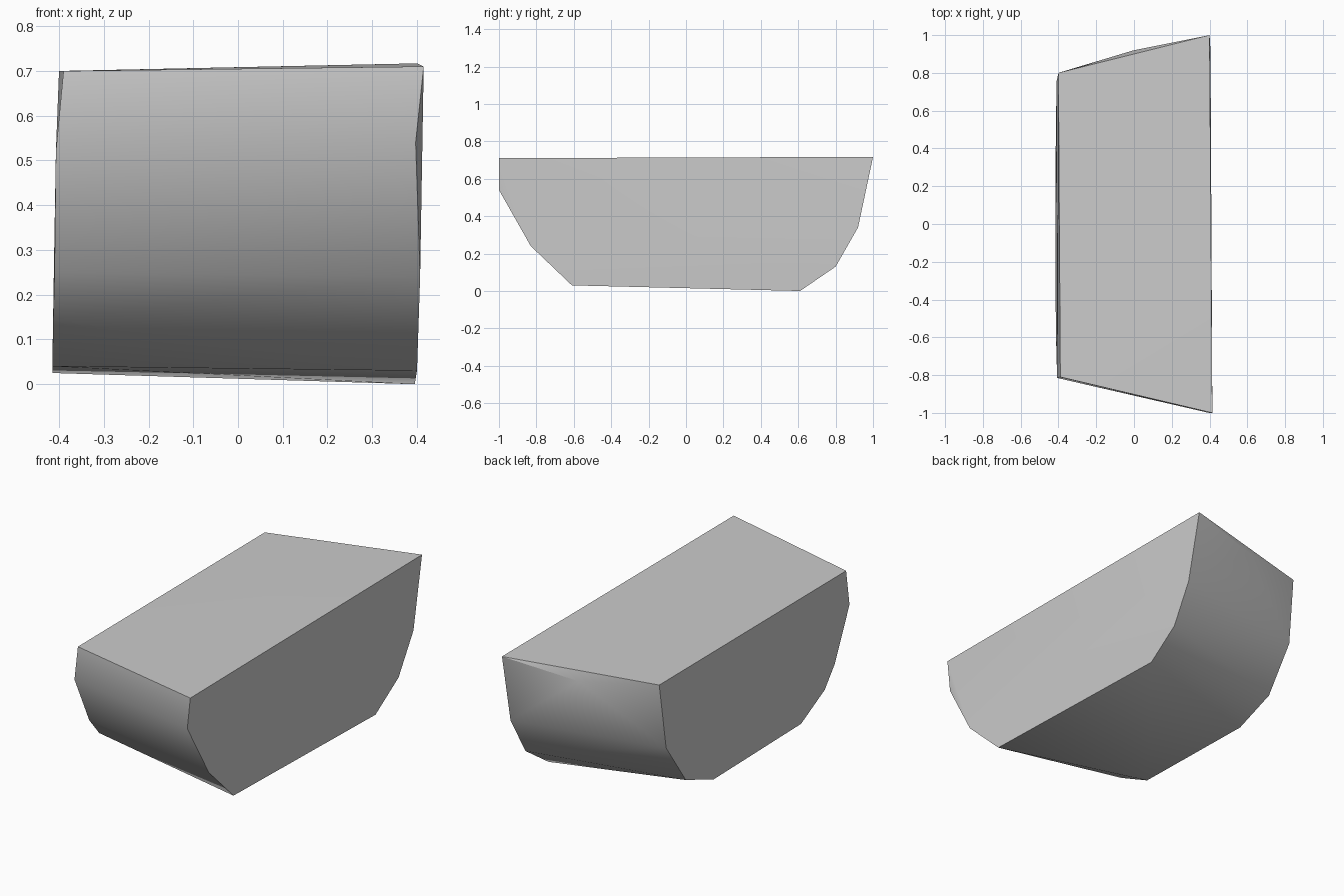
import bpy
import bmesh

cube = bpy.data.objects.get("Cube")
if cube:
    bpy.data.objects.remove(cube, do_unlink=True)

# Single flat material
grey = bpy.data.materials.new("plain_grey")
grey.use_nodes = True
colour = (0.6, 0.6, 0.6, 1)
grey.diffuse_color = colour
grey.node_tree.nodes["Principled BSDF"].inputs["Base Color"].default_value = colour

# Outline of the wide end, front to back
wide_end = [
    (0.415, -1.0, 0.71), (0.397, -1.0, 0.54), (0.407, -0.83, 0.24),
    (0.4, -0.61, 0.03), (0.395, 0.61, 0.0), (0.4, 0.8, 0.13),
    (0.405, 0.92, 0.34), (0.4, 1.0, 0.717),
]
# Outline of the narrow end, front to back
narrow_end = [
    (-0.39, -0.81, 0.7), (-0.407, -0.815, 0.52), (-0.41, -0.685, 0.25),
    (-0.413, -0.595, 0.145), (-0.415, -0.39, 0.04), (-0.415, 0.355, 0.025),
    (-0.412, 0.59, 0.11), (-0.41, 0.755, 0.345), (-0.4, 0.8, 0.7),
]
# Slight bulge in the back wall
bulge = [(0.0, 0.92, 0.66)]

# Faceted block stretched over both outlines
bm = bmesh.new()
for point in wide_end + narrow_end + bulge:
    bm.verts.new(point)
hull = bmesh.ops.convex_hull(bm, input=bm.verts[:])
spare = [v for v in bm.verts if not v.link_faces]
bmesh.ops.delete(bm, geom=spare, context='VERTS')
bmesh.ops.recalc_face_normals(bm, faces=bm.faces[:])
mesh = bpy.data.meshes.new("tapered_block")
bm.to_mesh(mesh)
bm.free()
mesh.materials.append(grey)

block = bpy.data.objects.new("tapered_block", mesh)
bpy.context.collection.objects.link(block)
bpy.context.view_layer.objects.active = block
block.select_set(True)
bpy.ops.object.shade_smooth_by_angle(angle=0.54)
